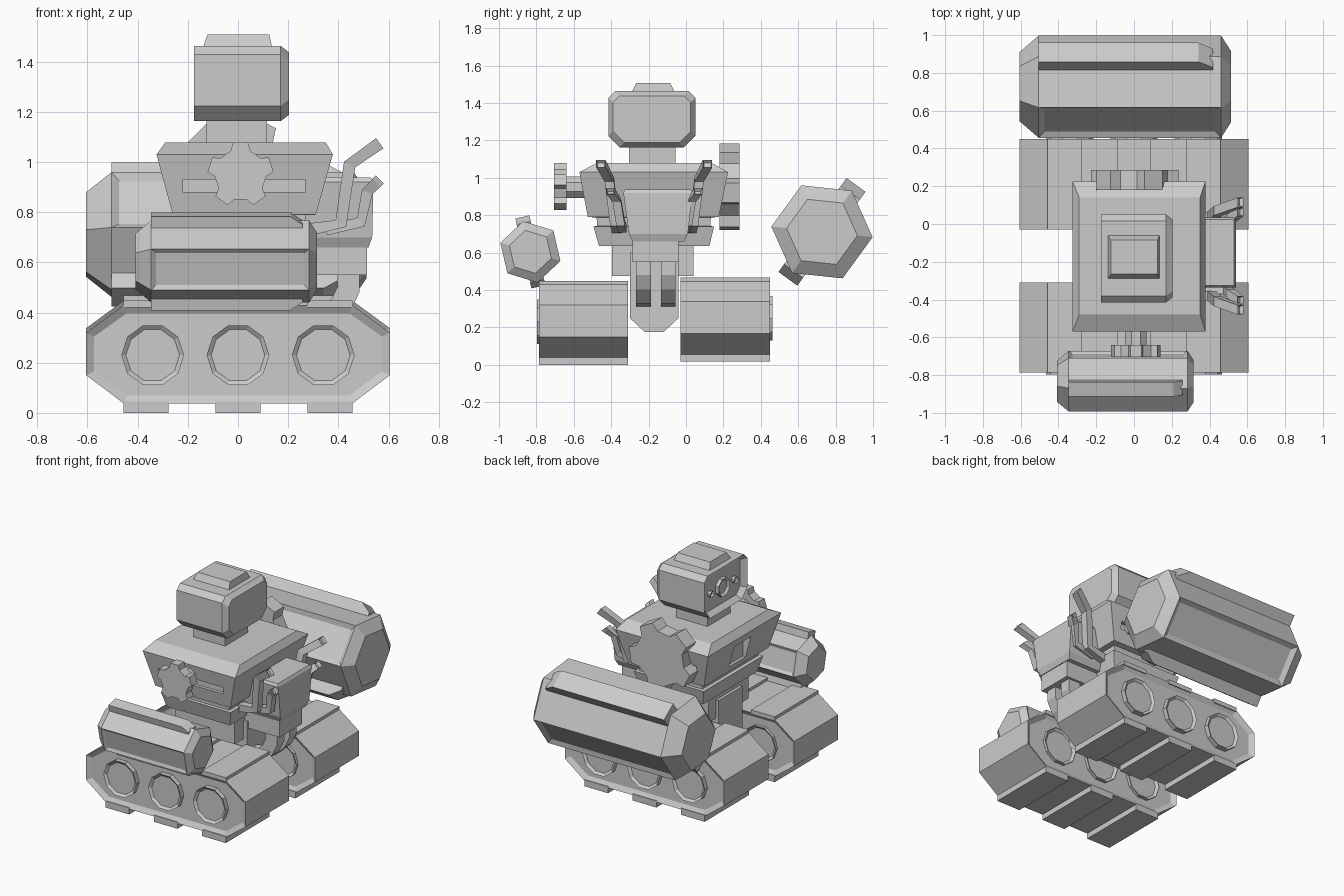
import bpy, bmesh, math
from mathutils import Vector

if "Cube" in bpy.data.objects:
    bpy.data.objects.remove(bpy.data.objects["Cube"], do_unlink=True)

grey = bpy.data.materials.new("plain_grey")
grey.use_nodes = True
grey.diffuse_color = (0.6, 0.6, 0.6, 1)
grey.node_tree.nodes["Principled BSDF"].inputs["Base Color"].default_value = (0.6, 0.6, 0.6, 1)
MID = -0.17  # centre line of the body along y


def loft(name, rings, cap_inset=None, cap_ids=(0, 1), panels=(), panel_inset=(0, 0)):
    """Skin a stack of rings, cap both ends, then inset caps or chosen (ring, side) faces."""
    bm = bmesh.new()
    loops = [[bm.verts.new(p) for p in ring] for ring in rings]
    n = len(rings[0])
    sides = {}
    for r in range(len(loops) - 1):
        for i in range(n):
            j = (i + 1) % n
            sides[r, i] = bm.faces.new((loops[r][i], loops[r][j], loops[r + 1][j], loops[r + 1][i]))
    caps = [bm.faces.new(loops[0][::-1]), bm.faces.new(loops[-1])]
    bmesh.ops.recalc_face_normals(bm, faces=bm.faces)
    if cap_inset:
        bmesh.ops.inset_individual(bm, faces=[caps[c] for c in cap_ids],
                                   thickness=cap_inset[0], depth=cap_inset[1])
    if panels:
        bmesh.ops.inset_individual(bm, faces=[sides[p] for p in panels],
                                   thickness=panel_inset[0], depth=panel_inset[1])
    mesh = bpy.data.meshes.new(name)
    bm.to_mesh(mesh)
    bm.free()
    mesh.materials.append(grey)
    obj = bpy.data.objects.new(name, mesh)
    bpy.context.collection.objects.link(obj)
    return obj


def rect(x0, x1, y0, y1, z):
    return [(x0, y0, z), (x1, y0, z), (x1, y1, z), (x0, y1, z)]


def box(name, x0, x1, y0, y1, z0, z1):
    return loft(name, [rect(x0, x1, y0, y1, z) for z in (z0, z1)])


def along_y(name, pts, y0, y1, **kw):
    return loft(name, [[(x, y, z) for x, z in pts] for y in (y0, y1)], **kw)


def along_x(name, pts, x0, x1, **kw):
    return loft(name, [[(x, y, z) for y, z in pts] for x in (x0, x1)], **kw)


def ngon(n, r, cx, cz, turn=0):
    return [(cx + r * math.cos(turn + math.tau * i / n), cz + r * math.sin(turn + math.tau * i / n))
            for i in range(n)]


def cut(obj, cutter):
    cutter.hide_render = True
    cutter.hide_viewport = True
    cutter.hide_set(True)
    mod = obj.modifiers.new("cut", "BOOLEAN")
    mod.operation = "DIFFERENCE"
    mod.solver = "EXACT"
    mod.object = cutter


# Tracks with recessed sides, pads and wheels
def track(name, y0, y1, lift):
    half = [(0.455, 0.037), (0.605, 0.15), (0.605, 0.32), (0.455, 0.43)]
    pts = [(x, z + lift) for x, z in half] + [(-x, z + lift) for x, z in reversed(half)]
    along_y(name, pts, y0, y1, cap_inset=(0.035, -0.02))
    for k in (-1, 0, 1):
        x = k * 0.367
        box(name + "_lower_pad", x - 0.09, x + 0.09, y0, y1, lift, lift + 0.045)
        box(name + "_upper_pad", x - 0.09, x + 0.09, y0, y1, lift + 0.42, lift + 0.449)
        rim = ngon(10, 0.125, k * 0.34, 0.23 + lift)
        out0, out1 = (0.012, 0) if y0 < -0.5 else (0, 0.012)
        along_y(name + "_wheels", rim, y0 - out0, y1 + out1, cap_inset=(0.018, -0.014))


track("front_track", -0.785, -0.31, 0)
track("rear_track", -0.03, 0.45, 0.018)

# Pelvis and waist
along_x("pelvis", [(-0.3, 0.6), (-0.3, 0.25), (-0.22, 0.175), (-0.12, 0.175), (-0.04, 0.25), (-0.04, 0.6)],
        -0.22, 0.28)
box("waist", -0.2, 0.25, -0.395, 0.04, 0.475, 0.65)

# Torso widening upward, with a groove, side slots and a chest window
torso = loft("torso", [
    rect(-0.215, 0.265, -0.465, 0.125, 0.635),
    rect(-0.24, 0.29, -0.495, 0.15, 0.74),
    rect(-0.215, 0.265, -0.475, 0.13, 0.742),
    rect(-0.22, 0.27, -0.478, 0.133, 0.788),
    rect(-0.26, 0.31, -0.525, 0.175, 0.79),
    rect(-0.325, 0.378, -0.57, 0.225, 1.03),
    rect(-0.29, 0.35, -0.48, 0.14, 1.078)])
cut(torso, box("front_slot_cutter", -0.22, 0.27, -0.7, -0.52, 0.88, 0.93))
cut(torso, box("rear_slot_cutter", -0.22, 0.27, 0.175, 0.4, 0.88, 0.93))
cut(torso, box("window_cutter", -0.5, -0.25, MID - 0.09, MID + 0.09, 0.83, 0.98))

# Head with a recessed face
box("neck", -0.125, 0.115, -0.305, -0.055, 1.07, 1.17)


def head_ring(x, m):
    a, b, lo, hi, t, u = -0.415 + m, 0.05 - m, 1.163 + m, 1.463 - m, 0.035, 0.06
    pts = [(a + u, lo), (b - u, lo), (b, lo + u), (b, hi - t), (b - t, hi), (a + t, hi), (a, hi - t), (a, lo + u)]
    return [(x, y, z) for y, z in pts]


loft("head", [head_ring(-0.175, 0), head_ring(0.17, 0), head_ring(0.203, 0.025)],
     cap_inset=(0.03, -0.035), cap_ids=(0,))
loft("head_cap", [rect(-0.138, 0.135, -0.29, -0.06, 1.46), rect(-0.122, 0.125, -0.265, -0.085, 1.508)])
for dy, r in ((0, 0.065), (-0.13, 0.022), (0.13, 0.022)):
    along_x("eye", ngon(8, r, -0.182 + dy, 1.31, math.pi / 8), -0.165, -0.13,
            cap_inset=(r * 0.3, -0.015), cap_ids=(0,))


# Five-toothed shoulder gears on axles
def gear(name, cx, cz, r, turn, y0, y1):
    pts = []
    for i in range(5):
        a = math.radians(turn + 72 * i)
        for da, k in ((-22, 0.78), (-13, 1), (13, 1), (22, 0.78)):
            t = a + math.radians(da)
            pts.append((cx + r * k * math.cos(t), cz + r * k * math.sin(t)))
    along_y(name, pts, y0, y1)


gear("front_gear", 0.01, 0.95, 0.132, 90, -0.705, -0.64)
along_y("front_axle", ngon(8, 0.062, 0.01, 0.95, math.pi / 8), -0.65, -0.5)
gear("rear_gear", 0, 0.955, 0.235, 63, 0.18, 0.285)


# Six-sided arm drums with two ribs and two sunken panels
def drum(name, x0, x1, cy, cz, r, rib_deg):
    base = math.radians(rib_deg)
    stations = ((x0, 0.68), (x0 + 0.37 * r, 1), (x1 - 0.19 * r, 1), (x1, 0.7))
    rings = [[(x, y, z) for y, z in ngon(6, r * k, cy, cz, base)] for x, k in stations]
    loft(name, rings, panels=[(1, 1), (1, 4)], panel_inset=(0.16 * r, -0.07 * r))
    for a in (base, base + math.pi):
        out = Vector((0, math.cos(a), math.sin(a)))
        side = Vector((0, -out.z, out.y)) * r * 0.23
        c = Vector((0, cy, cz))
        ribs = []
        for x, top in ((x0 + 0.37 * r, 1.14), (x1 - 0.63 * r, 1.14), (x1 - 0.35 * r, 0.95)):
            p = c + Vector((x, 0, 0))
            lo, hi = p + out * r * 0.75, p + out * r * top
            ribs.append([lo - side, hi - side, hi + side, lo + side])
        loft(name + "_rib", ribs)


drum("rear_drum", -0.605, 0.513, 0.727, 0.711, 0.272, 54)
drum("front_drum", -0.408, 0.315, -0.832, 0.604, 0.168, 103)

# Backpack with a lower block
loft("backpack", [rect(0.25, 0.52, -0.285, -0.01, 0.66), rect(0.25, 0.535, -0.305, 0.01, 0.7),
                  rect(0.29, 0.54, -0.335, 0.035, 0.92), rect(0.3, 0.53, -0.325, 0.025, 0.938)])
box("backpack_block", 0.25, 0.515, -0.285, -0.04, 0.55, 0.665)


# Square bent tubes: two hoses below, two exhausts on each flank
def tube(name, pts, w, d):
    """Sweep a rectangle, w across y and d in the xz plane, along pts."""
    pts = [Vector(p) for p in pts]
    rings = []
    for i, p in enumerate(pts):
        t = (pts[min(i + 1, len(pts) - 1)] - pts[max(i - 1, 0)]).normalized()
        n = Vector((-t.z, 0, t.x)).normalized() * d / 2
        s = Vector((0, w / 2, 0))
        rings.append([p - n - s, p + n - s, p + n + s, p - n + s])
    loft(name, rings, cap_inset=(min(w, d) * 0.2, -0.02))


for y in (-0.227, -0.095):
    tube("hose", [(0.44, y, 0.57), (0.44, y, 0.49), (0.41, y, 0.43), (0.35, y, 0.37), (0.24, y, 0.35)], 0.078, 0.09)
for s in (-1, 1):
    tube("tall_exhaust", [(0.28, MID + s * 0.2, 0.73), (0.41, MID + s * 0.21, 0.755),
                          (0.445, MID + s * 0.24, 0.99), (0.565, MID + s * 0.285, 1.075)], 0.05, 0.05)
    tube("short_exhaust", [(0.35, MID + s * 0.17, 0.73), (0.49, MID + s * 0.18, 0.76),
                           (0.515, MID + s * 0.2, 0.88), (0.565, MID + s * 0.235, 0.93)], 0.045, 0.045)
